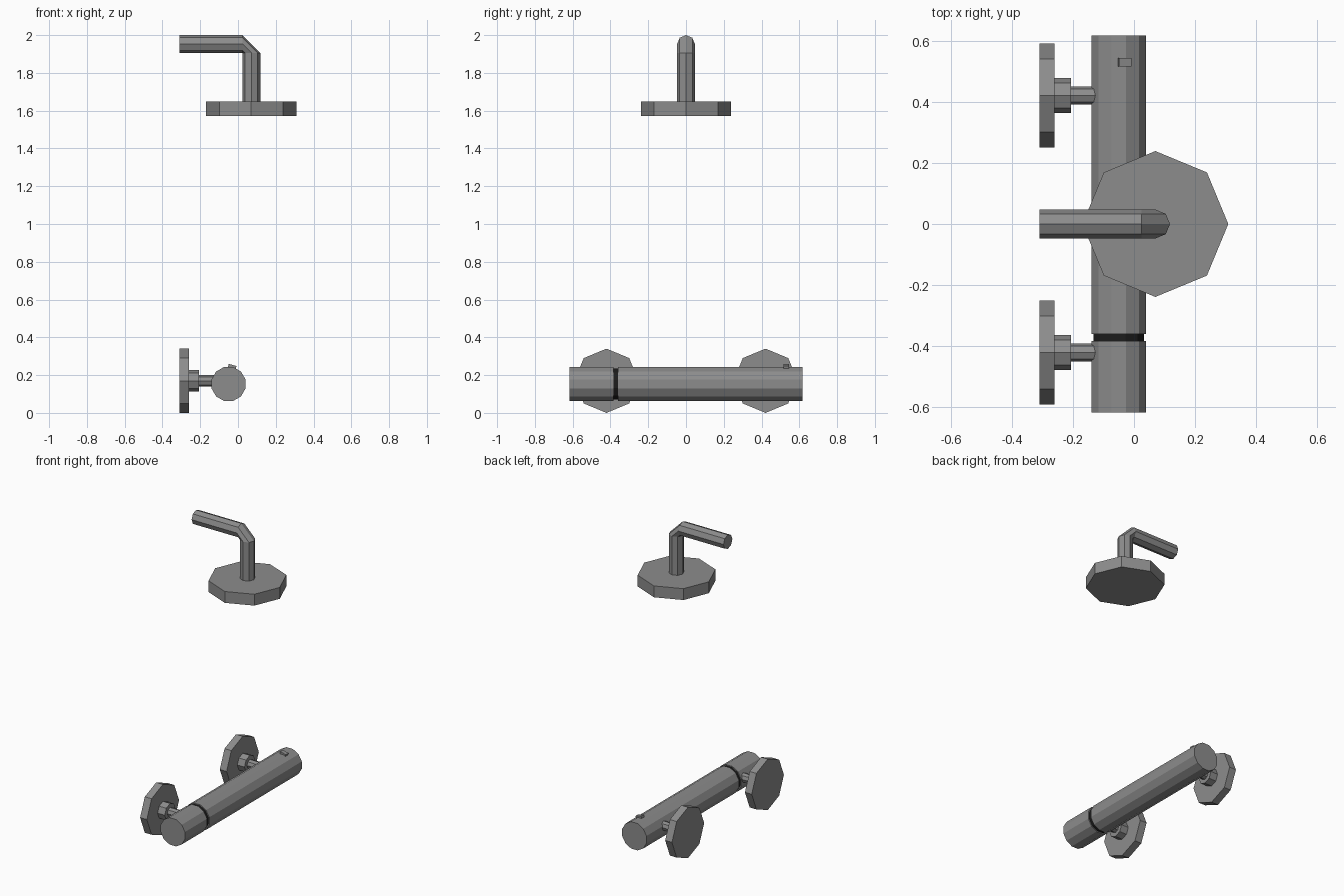
import bpy, bmesh
from math import pi, cos, sin
from mathutils import Vector

if "Cube" in bpy.data.objects:
    bpy.data.objects.remove(bpy.data.objects["Cube"])


def paint(name, level):
    mat = bpy.data.materials.new(name)
    mat.diffuse_color = (level, level, level, 1)
    mat.use_nodes = True
    mat.node_tree.nodes["Principled BSDF"].inputs["Base Color"].default_value = mat.diffuse_color
    return mat


metal = paint("dark_grey_metal", 0.265)
dark = paint("black_seal", 0.012)


def loft(name, rings, sides, phase=0.0, material=metal):
    """Skin rings given as (centre, radius, u axis, v axis) and cap both ends."""
    bm = bmesh.new()
    loops = []
    for c, r, u, v in rings:
        c, u, v = Vector(c), Vector(u).normalized(), Vector(v).normalized()
        angles = [phase + 2 * pi * i / sides for i in range(sides)]
        loops.append([bm.verts.new(c + r * (u * cos(a) + v * sin(a))) for a in angles])
    for a, b in zip(loops, loops[1:]):
        for i in range(sides):
            j = (i + 1) % sides
            bm.faces.new((a[i], a[j], b[j], b[i]))
    bm.faces.new(loops[0][::-1])
    bm.faces.new(loops[-1])
    bmesh.ops.remove_doubles(bm, verts=bm.verts, dist=1e-5)
    bmesh.ops.recalc_face_normals(bm, faces=bm.faces)
    mesh = bpy.data.meshes.new(name)
    bm.to_mesh(mesh)
    bm.free()
    mesh.materials.append(material)
    ob = bpy.data.objects.new(name, mesh)
    bpy.context.collection.objects.link(ob)
    return ob


X, Y, Z = (1, 0, 0), (0, 1, 0), (0, 0, 1)


def rod(name, start, end, r, u, v, sides, phase=0.0, material=metal):
    return loft(name, [(start, r, u, v), (end, r, u, v)], sides, phase, material)


# Shower head disc
rod("shower_head", (0.07, 0, 1.572), (0.07, 0, 1.648), 0.239, X, Y, 8)

# Bent arm: horizontal run, one chamfered bend, vertical drop
R = 0.047
loft("shower_arm", [
    ((-0.31, 0, 2 - R), R, Z, Y),
    ((0.024, 0, 2 - R), R, Z, Y),
    ((0.024 + R, 0, 2 - 2 * R), R, X, Y),
    ((0.024 + R, 0, 1.648), R, X, Y)], 8)

# Valve body: long barrel, recessed seal, end handle
BX, BZ, BR = -0.05, 0.153, 0.093
for name, y0, y1, r, mat in (("valve_body", -0.36, 0.617, BR, metal),
                             ("valve_seal", -0.383, -0.36, 0.086, dark),
                             ("valve_handle", -0.617, -0.383, BR, metal)):
    rod(name, (BX, y0, BZ), (BX, y1, BZ), r, X, Z, 12, pi / 12, mat)

# Small tilted stop button on the top of the barrel
d = Vector((0.97, 0, -0.26)).normalized()
c = Vector((-0.032, 0.53, 0.24))
rod("stop_button", c - d * 0.021, c + d * 0.021, 0.02, Y, d.cross(Vector(Y)), 4, pi / 4)

# Wall mounts: plate, collar and neck at each side
MZ = 0.17
for side, y in (("front", -0.421), ("back", 0.421)):
    for part, x0, x1, r in (("wall_plate", -0.31, -0.26, 0.17),
                            ("collar", -0.26, -0.207, 0.057),
                            ("neck", -0.207, -0.12, 0.03)):
        rod(f"{side}_{part}", (x0, y, MZ), (x1, y, MZ), r, Y, Z, 8)
